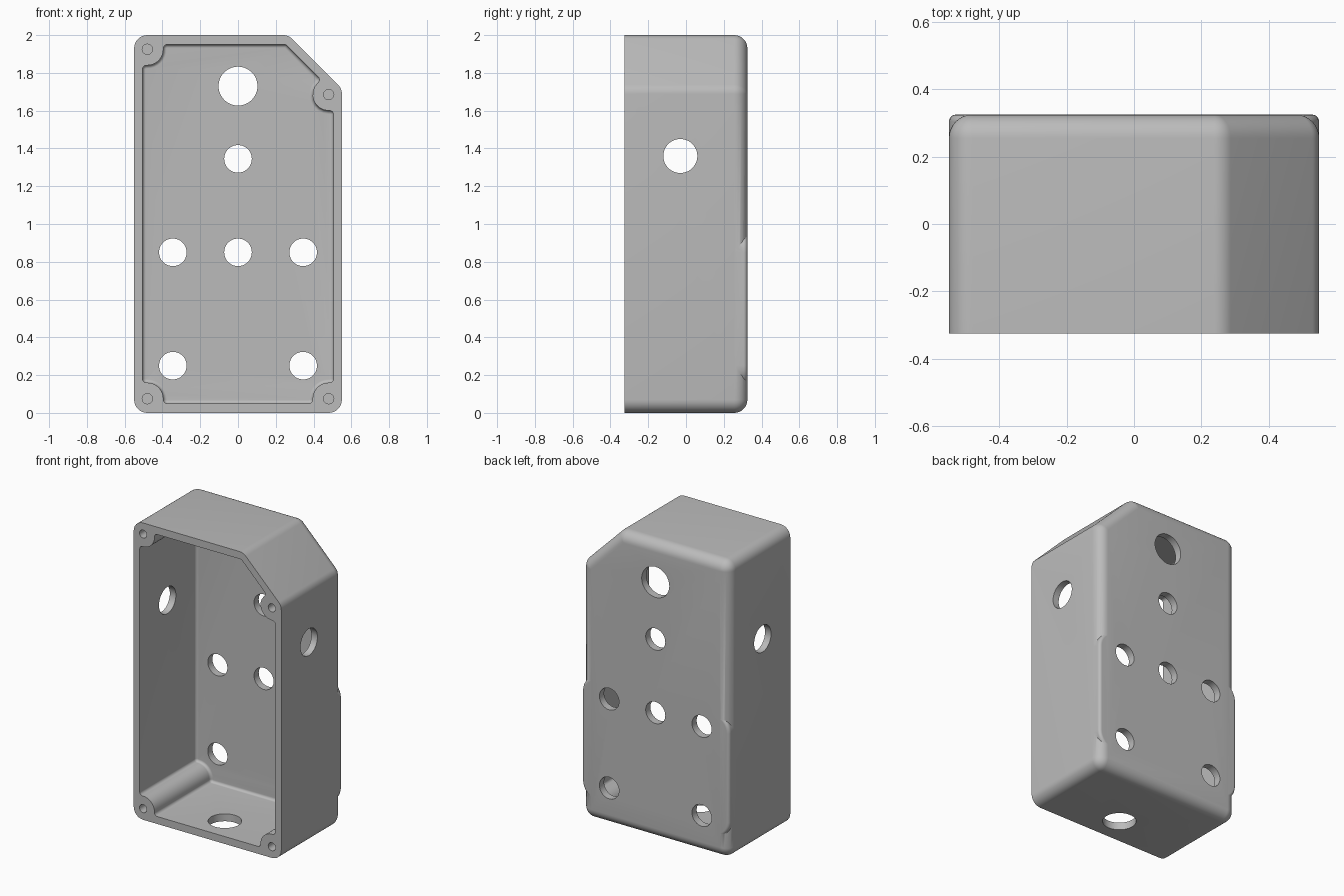
import bpy, bmesh
from math import pi, sin, cos, tan, atan2
from mathutils import Vector, Matrix

cube = bpy.data.objects.get("Cube")
if cube:
    bpy.data.objects.remove(cube)

grey = bpy.data.materials.new("plain grey")
grey.use_nodes = True
colour = (0.5, 0.5, 0.5, 1)
grey.diffuse_color = colour
grey.node_tree.nodes["Principled BSDF"].inputs["Base Color"].default_value = colour


def rounded_outline(corners, steps=8):
    """Round each (x, z, radius) corner; return points with outward normals."""
    result = []
    for i, (x, z, r) in enumerate(corners):
        p = Vector((x, z))
        to_prev = (Vector(corners[i - 1][:2]) - p).normalized()
        to_next = (Vector(corners[(i + 1) % len(corners)][:2]) - p).normalized()
        half = to_prev.angle(to_next) / 2
        centre = p + (to_prev + to_next).normalized() * r / sin(half)
        run = r / tan(half)
        a, b = p + to_prev * run - centre, p + to_next * run - centre
        start = atan2(a.y, a.x)
        sweep = (atan2(b.y, b.x) - start + pi) % (2 * pi) - pi
        side = 1 if sweep > 0 else -1
        for k in range(steps + 1):
            t = start + sweep * k / steps
            d = Vector((cos(t), sin(t)))
            result.append((centre + d * r, d * side))
    return result


def new_object(name, bm):
    bmesh.ops.recalc_face_normals(bm, faces=bm.faces)
    mesh = bpy.data.meshes.new(name)
    bm.to_mesh(mesh)
    bm.free()
    mesh.materials.append(grey)
    obj = bpy.data.objects.new(name, mesh)
    bpy.context.collection.objects.link(obj)
    return obj


def block(name, corners, front, back, fillet, steps=8):
    """Extrude an outline along y with a rounded back edge."""
    outline = rounded_outline(corners)
    levels = [(front, 0)]
    for k in range(steps + 1):
        t = pi / 2 * k / steps
        levels.append((back - fillet * (1 - sin(t)), fillet * (1 - cos(t))))
    bm = bmesh.new()
    rings = []
    for y, inset in levels:
        pts = [p - n * inset for p, n in outline]
        rings.append([bm.verts.new((p.x, y, p.y)) for p in pts])
    n = len(outline)
    for low, high in zip(rings, rings[1:]):
        for i in range(n):
            j = (i + 1) % n
            bm.faces.new((low[i], low[j], high[j], high[i]))
    bm.faces.new(rings[0])
    bm.faces.new(rings[-1])
    bmesh.ops.remove_doubles(bm, verts=bm.verts, dist=1e-5)
    return new_object(name, bm)


def drill(centre, axis, radius, length):
    bm = bmesh.new()
    turn = Vector((0, 0, 1)).rotation_difference(Vector(axis)).to_matrix().to_4x4()
    bmesh.ops.create_cone(bm, cap_ends=True, segments=48, radius1=radius, radius2=radius,
                          depth=length, matrix=Matrix.Translation(centre) @ turn)
    return new_object("drill", bm)


def combine(target, other, operation):
    mod = target.modifiers.new(operation, "BOOLEAN")
    mod.operation, mod.solver, mod.object = operation, "EXACT", other
    bpy.context.view_layer.objects.active = target
    bpy.ops.object.modifier_apply(modifier=mod.name)
    bpy.data.objects.remove(other)


# Outer shell with one clipped corner
W, H, FRONT, BACK, R = 0.55, 2.0, -0.325, 0.325, 0.07
case = block("enclosure_case", [(-W, 0, R), (W, 0, R), (W, 1.717, R), (0.267, H, R), (-W, H, R)],
             FRONT, BACK, R)

# Squarer pad along the lower back edges
P = W - 0.0005
pad = block("back_pad", [(-P, 0.13, 0.12), (P, 0.13, 0.12), (P, 0.97, 0.12), (-P, 0.97, 0.12)],
            0.1, BACK - 0.0003, 0.02)
combine(case, pad, "UNION")

# Cavity that leaves a round screw post in each corner
X, LOW, TOP, SLANT = 0.505, 0.05, 1.95, 2.203
POST, F = 0.085, 0.02
screws = [(-0.48, 0.075), (0.48, 0.075), (0.48, 1.685), (-0.48, 1.925)]
e = 0.48 - POST
low_edge, high_edge = 0.075 + POST, 1.925 - POST
clip_edge = 1.685 - POST
diag = 1.685 - 0.48 + POST * 2 ** 0.5
cavity = block("cavity", [
    (-e, LOW, F), (e, LOW, F), (e, low_edge, POST), (X, low_edge, F),
    (X, clip_edge, F), (clip_edge - diag, clip_edge, POST),
    ((SLANT - diag) / 2, (SLANT + diag) / 2, F), (SLANT - TOP, TOP, F),
    (-e, TOP, F), (-e, high_edge, POST), (-X, high_edge, F),
    (-X, low_edge, F), (-e, low_edge, POST)], FRONT - 0.1, BACK - 0.05, 0.018)
combine(case, cavity, "DIFFERENCE")

# Holes through the back panel
back_holes = [(0, 1.73, 0.103), (0, 1.345, 0.073)]
back_holes += [(x, 0.85, 0.073) for x in (-0.345, 0, 0.345)]
back_holes += [(x, 0.25, 0.073) for x in (-0.345, 0.345)]
for x, z, r in back_holes:
    combine(case, drill((x, BACK, z), (0, 1, 0), r, 0.2), "DIFFERENCE")

# Holes in both sides, the bottom and the screw posts
for x in (-W, W):
    combine(case, drill((x, -0.03, 1.36), (1, 0, 0), 0.09, 0.2), "DIFFERENCE")
combine(case, drill((0, -0.14, 0), (0, 0, 1), 0.103, 0.2), "DIFFERENCE")
for x, z in screws:
    combine(case, drill((x, FRONT, z), (0, 1, 0), 0.027, 0.6), "DIFFERENCE")

# Smooth rounded edges, crisp rims
bpy.ops.object.select_all(action="DESELECT")
case.select_set(True)
bpy.context.view_layer.objects.active = case
bpy.ops.object.shade_smooth_by_angle(angle=pi / 6)
